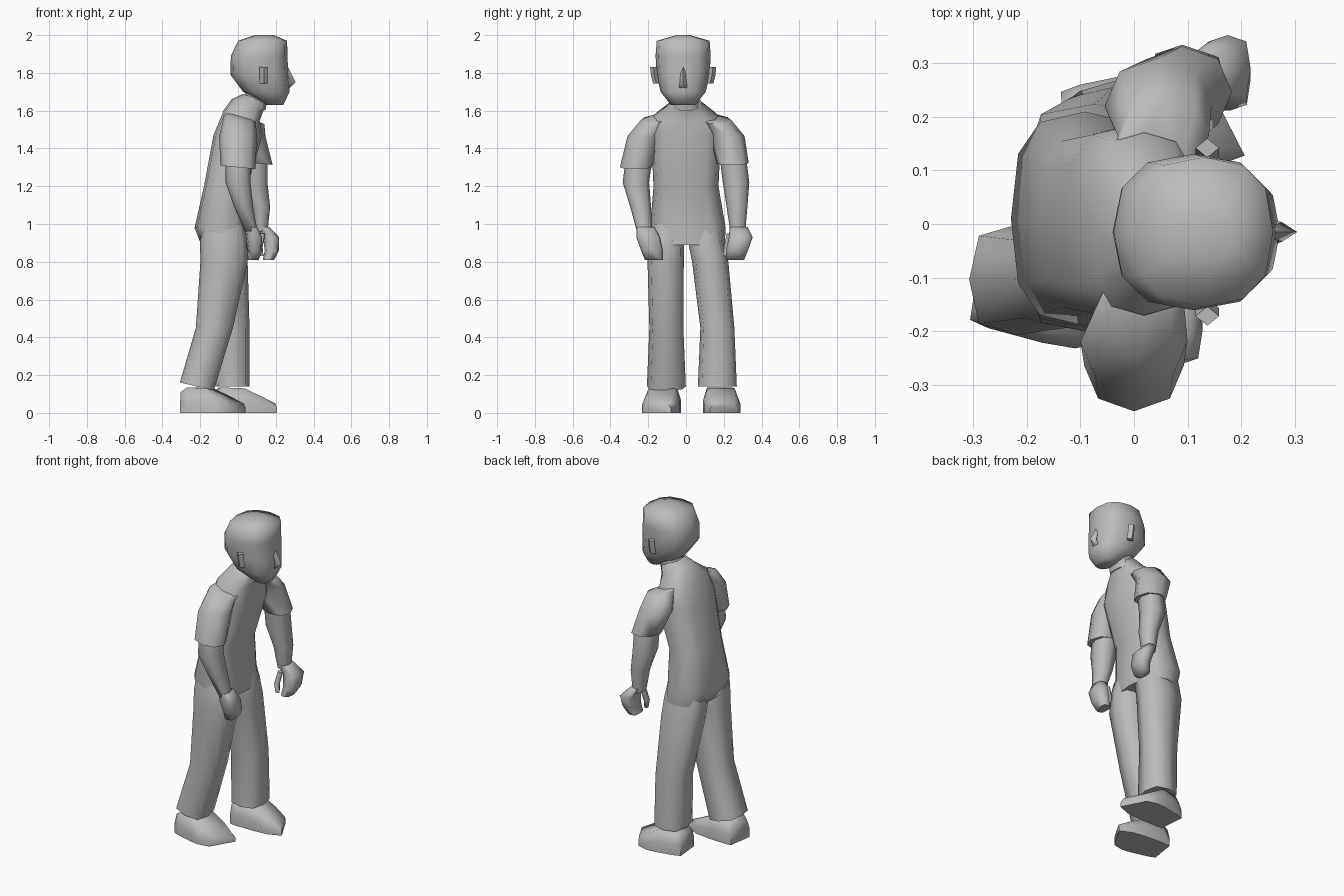
import bpy, bmesh, math
from mathutils import Vector

default_cube = bpy.data.objects.get("Cube")
if default_cube:
    bpy.data.objects.remove(default_cube, do_unlink=True)

grey = bpy.data.materials.new("plain_grey")
grey.use_nodes = True
grey_value = (0.5, 0.5, 0.5, 1)
grey.diffuse_color = grey_value
grey.node_tree.nodes["Principled BSDF"].inputs["Base Color"].default_value = grey_value


def skin(name, rings):
    """Join matching rings of points into a closed, smooth skin."""
    bm = bmesh.new()
    rows = [[bm.verts.new(point) for point in ring] for ring in rings]
    count = len(rows[0])
    for lower, upper in zip(rows, rows[1:]):
        for i in range(count):
            j = (i + 1) % count
            bm.faces.new((lower[i], lower[j], upper[j], upper[i]))
    bm.faces.new(rows[0])
    bm.faces.new(rows[-1])
    bmesh.ops.recalc_face_normals(bm, faces=bm.faces)
    mesh = bpy.data.meshes.new(name)
    bm.to_mesh(mesh)
    bm.free()
    mesh.materials.append(grey)
    part = bpy.data.objects.new(name, mesh)
    bpy.context.collection.objects.link(part)
    bpy.ops.object.select_all(action='DESELECT')
    part.select_set(True)
    bpy.context.view_layer.objects.active = part
    bpy.ops.object.shade_smooth_by_angle(angle=math.radians(72))


def oval(centre, depth, width, slope, sides, power):
    """Level ring of half depth and half width; slope tips it along x."""
    ring = []
    for i in range(sides):
        angle = math.tau * i / sides
        c, s = math.cos(angle), math.sin(angle)
        forward = depth * math.copysign(abs(c) ** power, c)
        sideways = width * math.copysign(abs(s) ** power, s)
        ring.append(Vector(centre) + Vector((forward, sideways, slope * forward)))
    return ring


def loft(name, rings, side=1, sides=8, power=0.8):
    """Skin over ovals given as x, y, z, half depth, half width, slope."""
    outline = []
    for x, y, z, depth, width, *slope in rings:
        tip = slope[0] if slope else 0
        outline.append(oval((x, y * side, z), depth, width, tip, sides, power))
    skin(name, outline)


# Torso, leaning forward from the hips
loft("torso", [
    (-.075, .01, .89, .12, .195),
    (-.092, .01, .98, .138, .2),
    (-.065, 0, 1.2, .115, .172),
    (0, 0, 1.47, .13, .185),
    (.02, 0, 1.575, .095, .17, -.3),
    (.05, 0, 1.63, .085, .09, -.35),
    (.085, 0, 1.67, .06, .07, -.3)], sides=12, power=0.72)
loft("neck", [
    (.08, 0, 1.62, .065, .075, -.3),
    (.095, 0, 1.67, .06, .07, -.2),
    (.12, 0, 1.74, .07, .08)], sides=12)

# Head, set slightly towards its right
head_y = -.015
loft("head", [(x, head_y, z, depth, width) for x, z, depth, width in (
    (.195, 1.63, .045, .065),
    (.15, 1.7, .123, .12),
    (.113, 1.79, .153, .14),
    (.112, 1.89, .15, .146),
    (.13, 1.97, .13, .14),
    (.14, 2, .05, .035))], sides=12)
loft("nose", [
    (.265, head_y, 1.72, .012, .022, .3),
    (.277, head_y, 1.75, .028, .018),
    (.25, head_y, 1.84, .01, .01)], sides=4)


def ear(name, side):
    rings = []
    for z, lean in ((1.745, 0), (1.785, .01), (1.83, .015)):
        rings.append((.137, head_y + side * (.142 + lean), z, .022, .018))
    loft(name, rings, sides=4, power=0.4)


def arm(label, side, swing, spread):
    """Sleeve, arm, hand and thumb; swing goes forward, spread outward."""
    loft(label + "_sleeve", [
        (.02, .11, 1.57, .07, .05, -.3),
        (swing / 2 + .01, .165, 1.55, .085, .075, -.25),
        (swing / 2, .22, 1.465, .1, .09),
        (swing, .265 - spread / 5, 1.3 + spread / 4, .093, .085, -.1)], side, power=0.95)
    loft(label + "_arm", [
        (swing, .25, 1.34, .067, .07),
        (swing, .265, 1.22, .066, .07),
        (swing + .03, .24 + spread / 3, 1.09, .05, .055),
        (swing * .6 + .07, .22 + spread * .6, .96, .033, .04)], side)
    loft(label + "_hand", [
        (swing * .7 + .07, .215 + spread * .7, .985, .032, .047),
        (swing + .085, .2 + spread, .93, .043, .063),
        (swing + .09, .18 + spread, .86, .038, .058),
        (swing * .9 + .08, .17 + spread, .81, .03, .048)], side, power=0.6)
    loft(label + "_thumb", [
        (swing * .7 + .065, .16 + spread * .8, .95, .017, .018),
        (swing * .6 + .06, .145 + spread * .8, .88, .016, .018),
        (swing * .6 + .07, .135 + spread * .8, .83, .011, .013)], side, sides=6)


def leg(label, side, stance, knee, hem, tilt):
    """Flared trouser leg; stance is the outward distance of the hem."""
    loft(label + "_leg", [
        (-.08, .1, 1, .11, .08),
        (-.076, .103, .91, .125, .093),
        (-.074, stance / 3 + .073, .8, .125, .096),
        (knee, stance, .45, .098, .09),
        (hem, stance, .14, .09, .103, tilt)], side, power=0.65)


def shoe(name, side, heel, toe):
    """Shoe tapering from heel to toe, with the toe cut back on its outside."""
    start, end = Vector(heel), Vector(toe)
    along = (end - start).normalized()
    across = Vector((-along.y, along.x, 0))
    up = Vector((0, 0, 1))
    rings = []
    for part, half, height in ((0, .075, .11), (.12, .085, .135), (.5, .097, .13),
                               (.75, .098, .09), (1, .075, .05)):
        base = start.lerp(end, part)
        sole = (across - along * side * part * part * .4) * half
        middle, top, crown = sole + up * height / 2, sole * .75, up * height
        rings.append([base - sole, base + sole, base + middle, base + top + crown,
                      base - top + crown, base - sole + up * height / 2])
    skin(name, rings)


# Paired parts: the right arm hangs back and the right leg trails
for label, side, swing in (("right", -1, 0), ("left", 1, .09)):
    ear(label + "_ear", side)
    arm(label, side, swing, spread=swing)
leg("right", -1, stance=.104, knee=-.125, hem=-.218, tilt=-.23)
leg("left", 1, stance=.166, knee=-.037, hem=-.03, tilt=0)
shoe("right_shoe", -1, (-.295, -.105, 0), (0, -.15, 0))
shoe("left_shoe", 1, (-.13, .172, 0), (.17, .2, 0))
